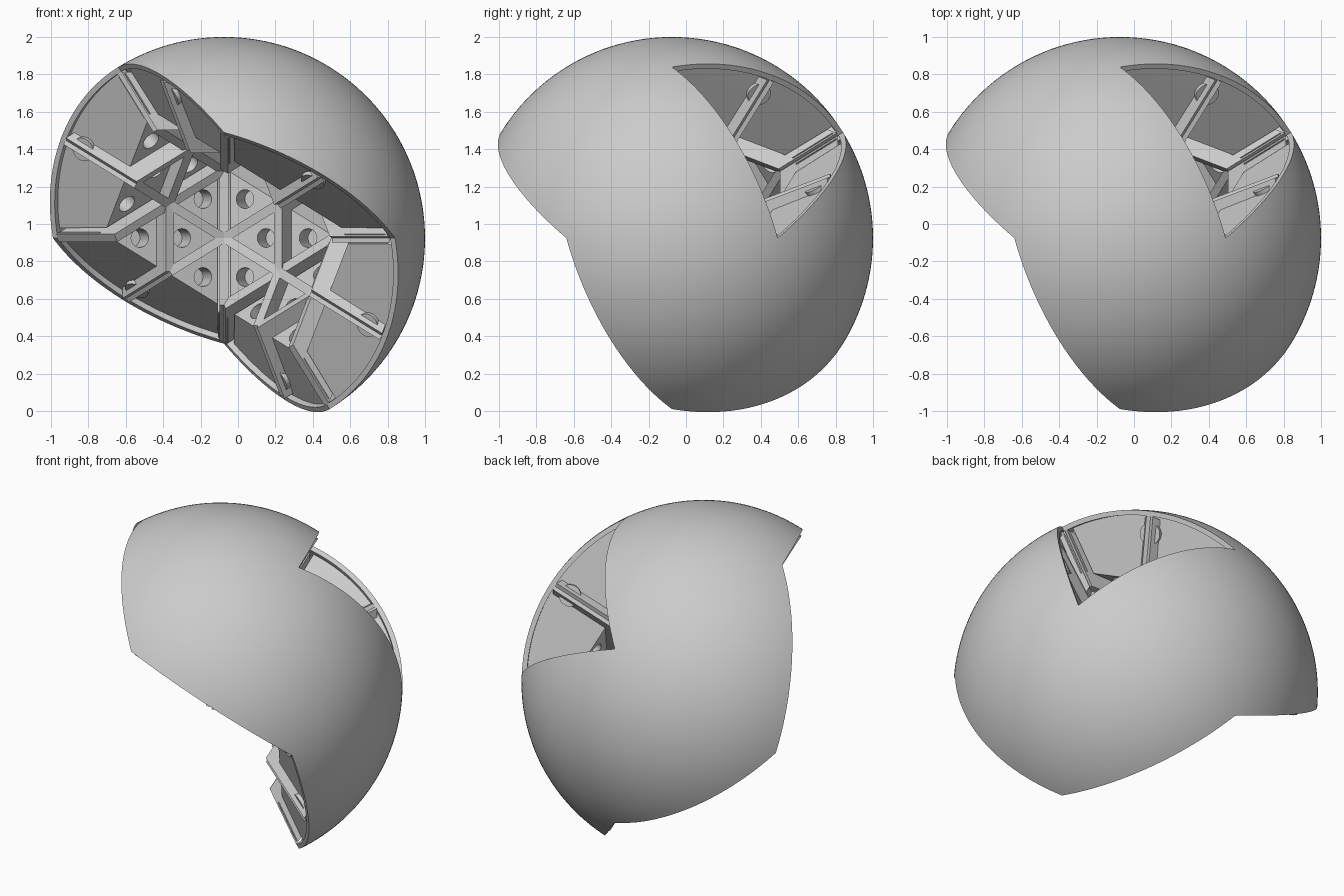
import bpy, bmesh, math
from itertools import combinations
from mathutils import Vector, Matrix

cube = bpy.data.objects.get("Cube")
if cube:
    bpy.data.objects.remove(cube, do_unlink=True)

R = 1.075                          # ball radius
RIM = 0.03                         # shell thickness
LIP, FLOOR = 0.54, 0.63            # depth of the fin edges and pocket floors
HALF = 0.025                       # half thickness of fins
RECESS = 0.035                     # side panels sit behind the frame
CENTRE = Vector((1 - R, 1 - R, 2 - R))

grey = bpy.data.materials.new("light_grey")
grey.use_nodes = True
grey.diffuse_color = (0.6, 0.6, 0.6, 1)
grey.node_tree.nodes["Principled BSDF"].inputs["Base Color"].default_value = (0.6, 0.6, 0.6, 1)


def make(name, bm):
    """Turn a bmesh into a placed object."""
    bmesh.ops.recalc_face_normals(bm, faces=bm.faces)
    mesh = bpy.data.meshes.new(name)
    bm.to_mesh(mesh)
    bm.free()
    mesh.materials.append(grey)
    obj = bpy.data.objects.new(name, mesh)
    obj.location = CENTRE
    bpy.context.collection.objects.link(obj)
    return obj


def add_hull(bm, points):
    verts = [bm.verts.new(p) for p in points]
    out = bmesh.ops.convex_hull(bm, input=verts)
    loose = [v for v in out["geom_interior"] if isinstance(v, bmesh.types.BMVert)]
    bmesh.ops.delete(bm, geom=loose, context="VERTS")


def add_cylinder(bm, centre, axis, radius, depth):
    turn = axis.to_track_quat("Z", "Y").to_matrix().to_4x4()
    bmesh.ops.create_cone(bm, cap_ends=True, segments=32, radius1=radius, radius2=radius,
                          depth=depth, matrix=Matrix.Translation(centre) @ turn)


def at_depth(v, n, d):
    return v * (d / v.dot(n))


# Twelve directions of an icosahedron and the nine cells that are kept
phi = (1 + 5 ** 0.5) / 2
corners = []
for s in (1, -1):
    for t in (1, -1):
        p = (s * phi, t, 0)
        corners += [Vector((p[-i % 3], p[(1 - i) % 3], p[(2 - i) % 3])).normalized() for i in range(3)]
cells = []
edge_use = {}
for ids in combinations(range(12), 3):
    a, b, c = (corners[i] for i in ids)
    if min(a.dot(b), b.dot(c), c.dot(a)) < 0.4:
        continue
    n = (a + b + c).normalized()
    if 0.1 < sum(n) < 1.5:
        cells.append(ids)
        for e in combinations(ids, 2):
            edge_use.setdefault(e, []).append(n)

# Ball shell: spherical triangles, thickened inwards
bm = bmesh.new()
vs = [bm.verts.new(v) for v in corners]
for ids in cells:
    f = bm.faces.new([vs[i] for i in ids])
    f.normal_update()
    if f.normal.dot(f.calc_center_median()) < 0:
        f.normal_flip()
bmesh.ops.delete(bm, geom=[v for v in bm.verts if not v.link_faces], context="VERTS")
for step in range(5):
    bmesh.ops.subdivide_edges(bm, edges=bm.edges[:], cuts=1, use_grid_fill=True)
    for v in bm.verts:
        v.co.normalize()
for v in bm.verts:
    v.co *= R
inner = bmesh.ops.extrude_face_region(bm, geom=bm.faces[:], use_keep_orig=True)
for v in inner["geom"]:
    if isinstance(v, bmesh.types.BMVert):
        v.co *= (R - RIM) / R
shell = make("ball_shell", bm)
bpy.ops.object.select_all(action="DESELECT")
shell.select_set(True)
bpy.context.view_layer.objects.active = shell
bpy.ops.object.shade_smooth_by_angle(angle=math.radians(30))

# Cells: recessed block with four round holes in its inner floor
for number, ids in enumerate(cells, 1):
    tri = [corners[i] for i in ids]
    n = sum(tri, Vector()).normalized()
    side = tri[0].cross(tri[1]).normalized()
    shift = n * (RECESS / abs(side.dot(n)))
    points = [at_depth(v, n, FLOOR - shift.length) + shift for v in tri]
    for u, v in combinations(tri, 2):
        for i in range(13):
            p = u.lerp(v, i / 12).normalized() * (R - RIM) + shift
            points.append(p.normalized() * (R - RIM / 2))
    bm = bmesh.new()
    add_hull(bm, points)
    block = make(f"cell_block_{number}", bm)

    floor = [at_depth(v, n, FLOOR) for v in tri]
    middle = n * FLOOR
    bm = bmesh.new()
    for p in [middle] + [middle.lerp(v, 0.5) for v in floor]:
        add_cylinder(bm, p, n, 0.05, 0.26)
    cutter = make("hole_cutter", bm)
    cutter.hide_render = True
    mod = block.modifiers.new("holes", "BOOLEAN")
    mod.operation, mod.object, mod.solver = "DIFFERENCE", cutter, "EXACT"
    bpy.context.view_layer.update()
    done = bpy.data.meshes.new_from_object(block.evaluated_get(bpy.context.evaluated_depsgraph_get()))
    block.modifiers.clear()
    block.data = done
    bpy.data.objects.remove(cutter, do_unlink=True)

    # Fins joining the middles of the cell's sides, ending as ribs on the panels
    bm = bmesh.new()
    for v in tri:
        ends = [(v + w).normalized() for w in tri if w is not v]
        across = ends[0].cross(ends[1]).normalized() * HALF
        add_hull(bm, [p + s * across for e in ends for s in (1, -1)
                      for p in (at_depth(e, n, LIP), e * (R - RIM))])
    make(f"cell_fins_{number}", bm)

    # Corner posts, flush with the cut planes
    bm = bmesh.new()
    for v in tri:
        pts = []
        for r in (FLOOR / v.dot(n), R - RIM):
            pts.append(v * r)
            pts += [v * r + (w - v).normalized() * 0.04 for w in tri if w is not v]
        add_hull(bm, pts)
    make(f"corner_posts_{number}", bm)

    # Round pads behind the ribs near the rim, on the open sides
    bm = bmesh.new()
    for e in combinations(ids, 2):
        if len(edge_use[e]) == 1:
            u, v = (corners[i] for i in e)
            out = u.cross(v).normalized()
            out *= -1 if out.dot(n) > 0 else 1
            add_cylinder(bm, (u + v).normalized() * 0.94 - out * 0.03, out, 0.065, 0.04)
    if bm.verts:
        make(f"rim_pads_{number}", bm)
    else:
        bm.free()

# Divider walls between neighbouring cells
bm = bmesh.new()
for (i, j), normals in edge_use.items():
    if len(normals) == 2:
        u, v = corners[i], corners[j]
        across = u.cross(v).normalized() * HALF
        add_hull(bm, [p + s * across for e in (u, v) for s in (1, -1)
                      for p in (at_depth(e, normals[0], LIP), e * (R - RIM))])
make("divider_walls", bm)
